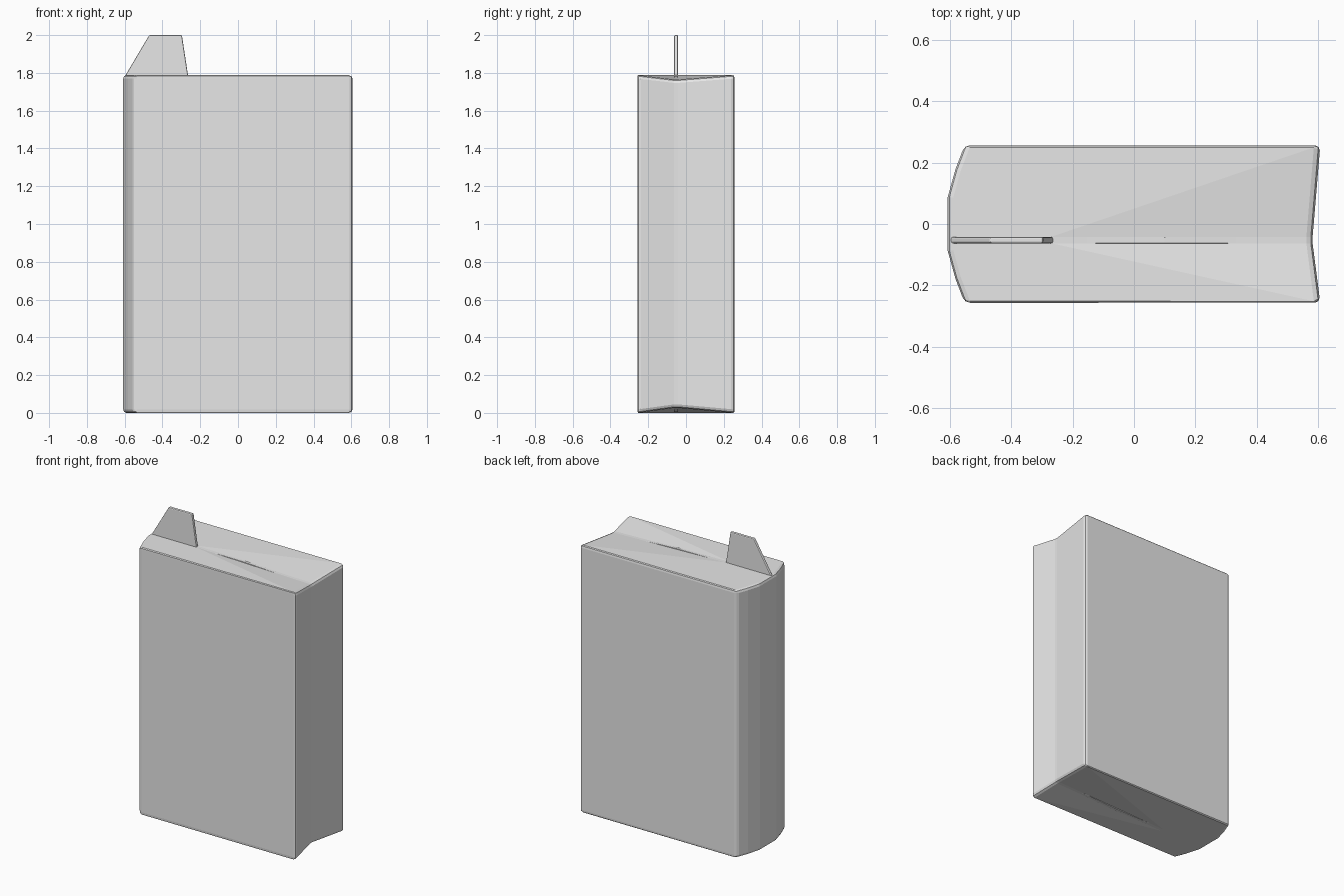
import bpy
import bmesh

cube = bpy.data.objects.get("Cube")
if cube:
    bpy.data.objects.remove(cube, do_unlink=True)

# Single neutral grey
grey = bpy.data.materials.new("plain_grey")
grey.use_nodes = True
GREY = (0.8, 0.8, 0.8, 1)
grey.diffuse_color = GREY
grey.node_tree.nodes["Principled BSDF"].inputs["Base Color"].default_value = GREY


def finish(name, bm, width, segments, angle):
    """Turn a bmesh into a flat shaded object with softened edges."""
    bmesh.ops.recalc_face_normals(bm, faces=bm.faces)
    mesh = bpy.data.meshes.new(name)
    bm.to_mesh(mesh)
    bm.free()
    mesh.materials.append(grey)
    obj = bpy.data.objects.new(name, mesh)
    bpy.context.collection.objects.link(obj)
    bevel = obj.modifiers.new("soft_edges", "BEVEL")
    bevel.width, bevel.segments = width, segments
    bevel.limit_method, bevel.angle_limit = "ANGLE", angle
    return obj


# Closed book: rounded spine at -x, shallow V page edge at +x
H, HALF = 1.788, 0.257
RIB = (-0.042, -0.063)        # sides of the ribbon slot
spine = [(-0.553, HALF), (-0.583, 0.178), (-0.608, 0.088)]
outline = [(0.608, HALF)] + spine
outline += [(x, -y) for x, y in reversed(outline)]

bm = bmesh.new()
rings = []
for z, dip in ((0, 0.027), (H, -0.023)):
    rim = [bm.verts.new((x, y, z)) for x, y in outline]
    slot = [bm.verts.new((-0.27, y, z)) for y in RIB]
    notch = [bm.verts.new((0.583, y, z + dip)) for y in RIB]
    # flat cap around the valley, then the two slopes and the valley floor
    bm.faces.new(rim + slot[::-1])
    bm.faces.new((slot[0], notch[0], rim[0]))
    bm.faces.new((slot[1], rim[-1], notch[1]))
    bm.faces.new((slot[0], slot[1], notch[1], notch[0]))
    rings.append(rim + notch[::-1])
bottom, top = rings
for i in range(len(bottom)):
    j = (i + 1) % len(bottom)
    bm.faces.new((bottom[i], bottom[j], top[j], top[i]))
finish("book_body", bm, 0.018, 2, 0.6)


def sheet(name, outline_xz, width):
    """Thin upright plate between the two ribbon sides."""
    bm = bmesh.new()
    near, far = [[bm.verts.new((x, y, z)) for x, z in outline_xz] for y in RIB]
    bm.faces.new(near)
    bm.faces.new(far[::-1])
    for i in range(len(near)):
        j = (i + 1) % len(near)
        bm.faces.new((near[i], far[i], far[j], near[j]))
    return finish(name, bm, width, 2, 0.6)


# Bookmark tab standing above the top edge
sheet("bookmark_tab", [(-0.606, 1.77), (-0.47, 2.0), (-0.297, 2.0), (-0.262, 1.77)], 0.006)

# Bookmark edges just showing in the top and bottom valleys
sheet("bookmark_top_edge", [(-0.3, 1.76), (-0.3, 1.786), (0.1, 1.783), (0.37, 1.77), (0.37, 1.76)], 0.001)
sheet("bookmark_bottom_edge", [(-0.3, 0.03), (-0.3, 0.002), (0.1, 0.006), (0.37, 0.02), (0.37, 0.03)], 0.001)
